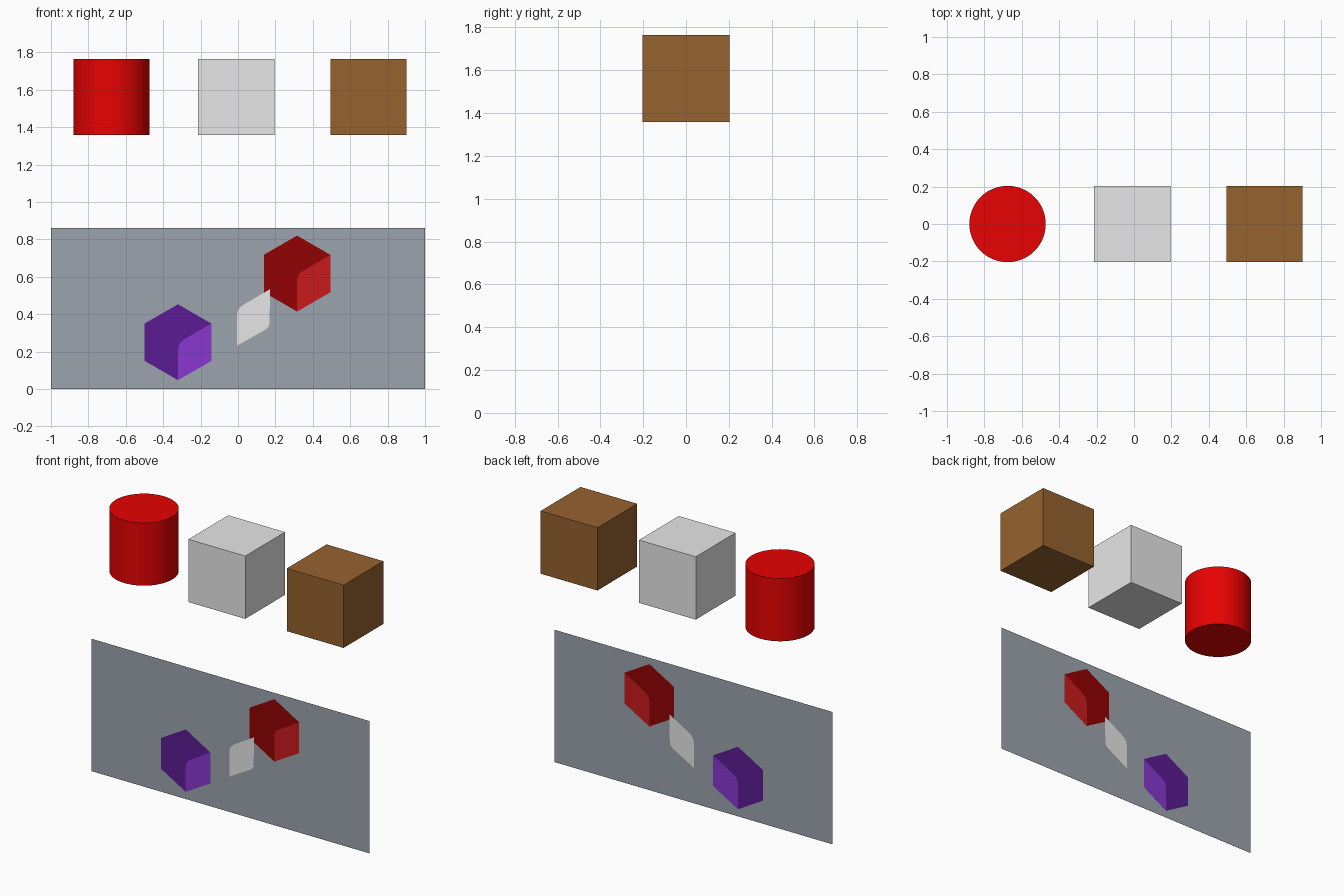
import bpy, bmesh
from mathutils import Matrix

if "Cube" in bpy.data.objects:
    bpy.data.objects.remove(bpy.data.objects["Cube"])


def lin(c):
    c /= 255
    return c / 12.92 if c <= 0.04045 else ((c + 0.055) / 1.055) ** 2.4


def material(name, r, g, b):
    m = bpy.data.materials.new(name)
    m.diffuse_color = (lin(r), lin(g), lin(b), 1)
    m.use_nodes = True
    m.node_tree.nodes["Principled BSDF"].inputs["Base Color"].default_value = m.diffuse_color
    return m


RED = material("bright_red", 231, 2, 2)
GREY = material("light_grey", 231, 231, 231)
BROWN = material("brown", 150, 98, 47)
PANEL = material("slate_grey", 156, 164, 174)
PURPLE_D = material("dark_purple", 91, 28, 147)
PURPLE_L = material("light_purple", 137, 55, 209)
RED_D = material("dark_red", 145, 2, 3)
RED_L = material("soft_red", 202, 26, 28)


def finish(name, bm, mat):
    me = bpy.data.meshes.new(name)
    bm.to_mesh(me)
    bm.free()
    me.materials.append(mat)
    ob = bpy.data.objects.new(name, me)
    bpy.context.collection.objects.link(ob)
    return ob


PANEL_Y = -0.077


def plate(name, points, cx, cz, half, mat):
    """Paper-thin outline in the xz plane, shown on both sides of the panel."""
    bm = bmesh.new()
    for side in ((-1, 1) if half else (1,)):
        vs = [bm.verts.new((cx + x, PANEL_Y + side * half, cz + z)) for x, z in points]
        f = bm.faces.new(vs)
        f.normal_update()
        if f.normal.y * side < 0:
            f.normal_flip()
    return finish(name, bm, mat)


# Three solids in a row above the panel
SIZE, ZC = 0.408, 1.5615
for name, x, mat in (("middle_cube", -0.009, GREY), ("right_cube", 0.698, BROWN)):
    bm = bmesh.new()
    bmesh.ops.create_cube(bm, size=SIZE, matrix=Matrix.Translation((x, 0, ZC)))
    finish(name, bm, mat)
bm = bmesh.new()
bmesh.ops.create_cone(bm, cap_ends=True, segments=64, radius1=SIZE / 2, radius2=SIZE / 2,
                      depth=SIZE, matrix=Matrix.Translation((-0.676, 0, ZC)))
cylinder = finish("left_cylinder", bm, RED)
bpy.context.view_layer.objects.active = cylinder
cylinder.select_set(True)
bpy.ops.object.shade_smooth_by_angle()

# Upright flat panel
plate("panel", [(-1, 0), (1, 0), (1, 0.86), (-1, 0.86)], 0, 0, 0, PANEL)

# Painted cubes: a hexagon silhouette with a lighter right-hand face
hexagon = [(0, 0.203), (-0.178, 0.1), (-0.178, -0.1), (0, -0.203), (0.178, -0.1), (0.178, 0.1)]
side = [(0, -0.203), (0.178, -0.1), (0.178, 0.1), (0.033, 0.015), (0.016, 0.002),
        (0.005, -0.016), (0, -0.04)]
for label, x, z, dark, light in (("purple", -0.321, 0.25, PURPLE_D, PURPLE_L),
                                 ("red", 0.316, 0.617, RED_D, RED_L)):
    plate(label + "_painted_cube", hexagon, x, z, 0.001, dark)
    plate(label + "_painted_side", side, x, z, 0.002, light)

# Lone pale face between them, with a softened lower corner
pale = [(0, -0.203), (0.15, -0.118), (0.165, -0.106), (0.174, -0.09)] + side[2:]
plate("pale_painted_side", pale, -0.006, 0.434, 0.003, GREY)
